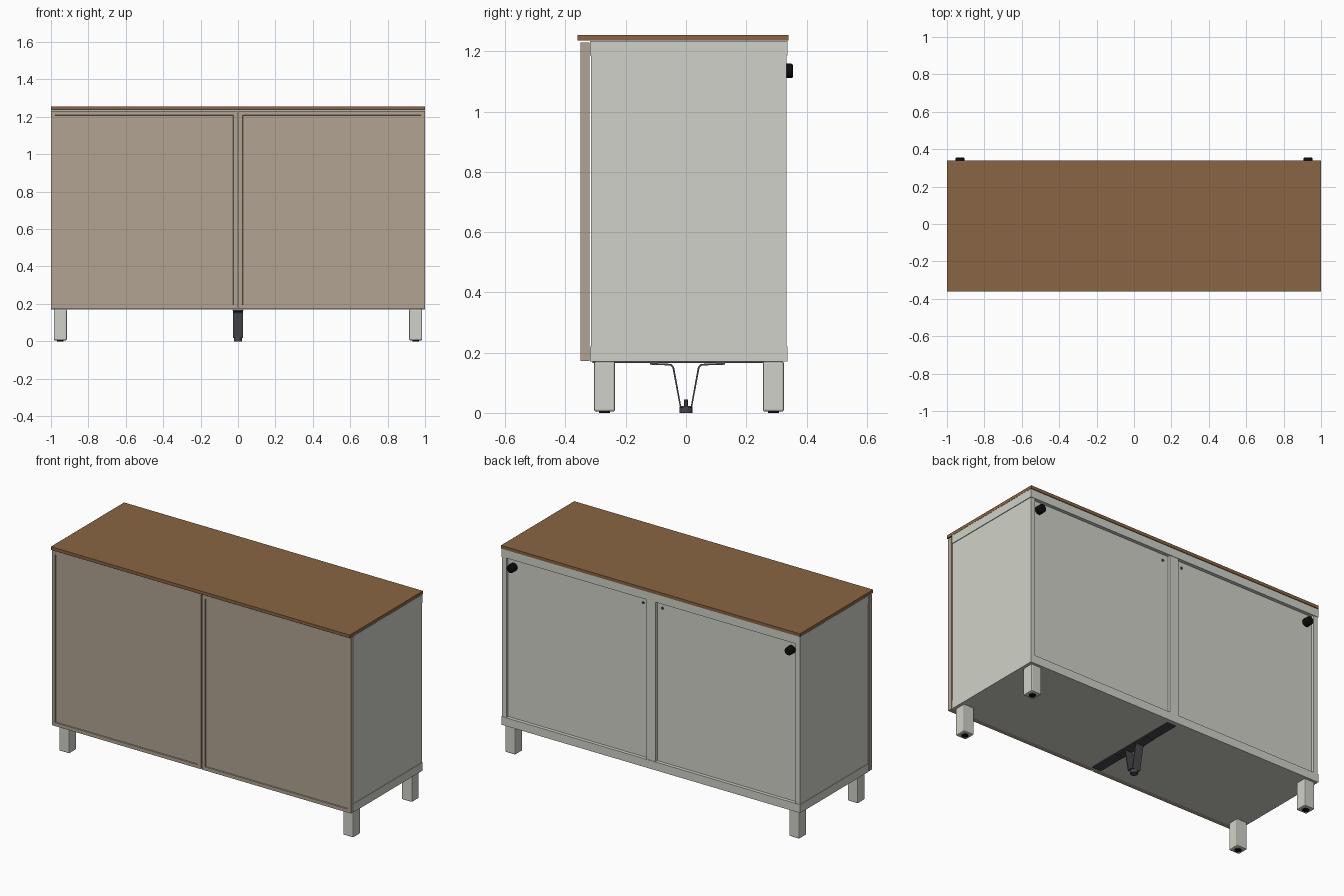
import bpy, bmesh
from mathutils import Matrix, Vector

old = bpy.data.objects.get("Cube")
if old:
    bpy.data.objects.remove(old)


def material(name, rgb):
    m = bpy.data.materials.new(name)
    m.use_nodes = True
    m.diffuse_color = (*rgb, 1)
    m.node_tree.nodes["Principled BSDF"].inputs["Base Color"].default_value = (*rgb, 1)
    return m


WOOD = material("brown wood", (0.25, 0.13, 0.057))
TAUPE = material("taupe door", (0.44, 0.37, 0.285))
GREY = material("light grey body", (0.63, 0.64, 0.58))
STEEL = material("dark steel", (0.065, 0.065, 0.075))
BLACK = material("black plastic", (0.004, 0.004, 0.004))


def finish(name, bm, mat, bevel=0, smooth=False):
    bmesh.ops.recalc_face_normals(bm, faces=bm.faces)
    mesh = bpy.data.meshes.new(name)
    bm.to_mesh(mesh)
    bm.free()
    mesh.materials.append(mat)
    ob = bpy.data.objects.new(name, mesh)
    bpy.context.collection.objects.link(ob)
    if bevel:
        mod = ob.modifiers.new("Bevel", "BEVEL")
        mod.width, mod.segments = bevel, 2
    if smooth:
        bpy.ops.object.select_all(action="DESELECT")
        ob.select_set(True)
        bpy.context.view_layer.objects.active = ob
        bpy.ops.object.shade_smooth_by_angle()
    return ob


def box_mesh(lo, hi):
    lo, hi = Vector(lo), Vector(hi)
    bm = bmesh.new()
    mat = Matrix.Translation((lo + hi) / 2) @ Matrix.Diagonal((*(hi - lo), 1))
    bmesh.ops.create_cube(bm, size=1, matrix=mat)
    return bm


def box(name, lo, hi, mat, bevel=0):
    return finish(name, box_mesh(lo, hi), mat, bevel)


def cylinder(name, at, radius, length, axis, mat, sides=20, bevel=0):
    bm = bmesh.new()
    turn = Matrix.Rotation(1.5708, 4, "X") if axis == "Y" else Matrix()
    bmesh.ops.create_cone(bm, cap_ends=True, segments=sides, radius1=radius,
                          radius2=radius, depth=length,
                          matrix=Matrix.Translation(at) @ turn)
    return finish(name, bm, mat, bevel, smooth=True)


def strip(name, path, width, mat, thick):
    """Bent flat bar following a (y, z) path, centred on x = 0."""
    bm = bmesh.new()
    rows = [[bm.verts.new((x, y, z)) for x in (-width / 2, width / 2)] for y, z in path]
    for a, b in zip(rows, rows[1:]):
        bm.faces.new((a[0], a[1], b[1], b[0]))
    ob = finish(name, bm, mat)
    mod = ob.modifiers.new("Thickness", "SOLIDIFY")
    mod.thickness, mod.offset = thick, 0


# Worktop and carcass
box("worktop", (-1, -0.36, 1.236), (1, 0.34, 1.255), WOOD)
box("carcass_core", (-0.98, -0.312, 0.18), (0.98, 0.316, 1.225), GREY)
box("top_panel", (-1, -0.318, 1.186), (1, 0.337, 1.235), GREY)
box("bottom_panel", (-1, -0.318, 0.17), (1, 0.337, 0.22), GREY)
box("back_centre_stile", (-0.03, 0.3, 0.22), (0.03, 0.334, 1.186), GREY)

for side, s in (("left", 1), ("right", -1)):
    def span(a, b):
        return sorted((a * s, b * s))

    x0, x1 = span(0.968, 0.996)
    box(side + "_side_panel", (x0, -0.316, 0.22), (x1, 0.334, 1.186), GREY)

    # Door with a recessed centre panel
    x0, x1 = span(0.004, 1)
    bm = box_mesh((x0, -0.35, 0.172), (x1, -0.32, 1.23))
    front = min(bm.faces, key=lambda f: f.calc_center_median().y)
    bmesh.ops.inset_region(bm, faces=[front], thickness=0.03)
    bmesh.ops.inset_region(bm, faces=[front], thickness=0.002, depth=-0.006)
    finish(side + "_door", bm, TAUPE)

    # Back fittings
    cylinder(side + "_back_bumper", (0.93 * s, 0.333, 1.135), 0.024, 0.044,
             "Y", BLACK, bevel=0.005)
    cylinder(side + "_screw_cap", (0.065 * s, 0.317, 1.15), 0.008, 0.006,
             "Y", STEEL, sides=12)

    # Legs with black glides
    for place, y in (("front", -0.27), ("back", 0.29)):
        x = 0.95 * s
        box(f"{place}_{side}_leg", (x - 0.035, y - 0.035, 0.004),
            (x + 0.035, y + 0.035, 0.171), GREY, bevel=0.007)
        cylinder(f"{place}_{side}_glide", (x, y, 0.006), 0.018, 0.012, "Z", BLACK)

# Centre support under the floor
box("support_bar", (-0.03, -0.31, 0.165), (0.03, 0.31, 0.172), STEEL)
strip("support_bracket", [(-0.12, 0.163), (-0.05, 0.16), (-0.042, 0.15), (-0.018, 0.02),
                          (0.018, 0.02), (0.042, 0.15), (0.05, 0.16), (0.13, 0.163)],
      0.052, STEEL, 0.006)
cylinder("support_foot", (0, 0, 0.011), 0.022, 0.022, "Z", STEEL)
cylinder("support_bolt", (0, 0, 0.03), 0.007, 0.03, "Z", STEEL, sides=12)
